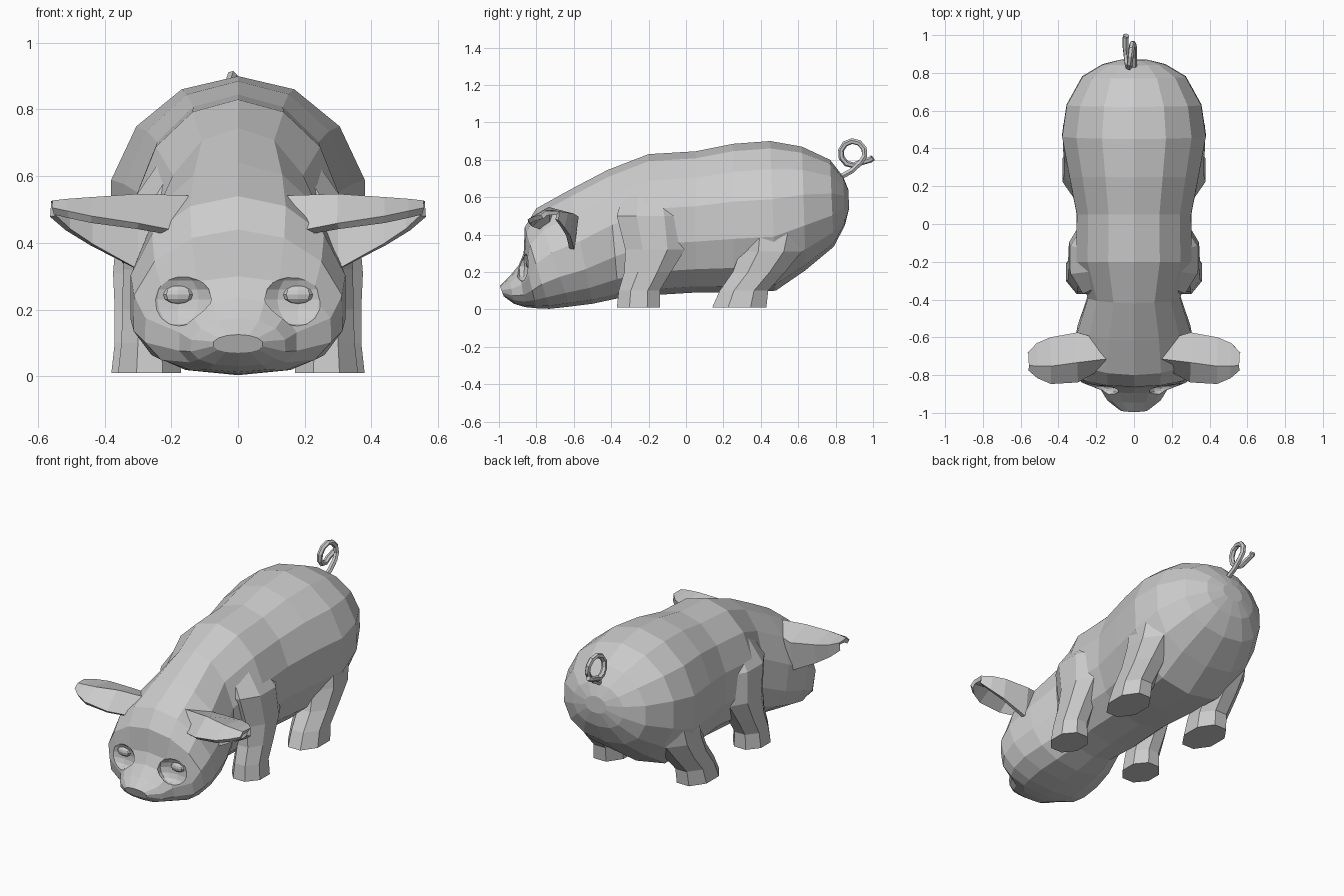
import bpy, math
from mathutils import Vector
from mathutils.bvhtree import BVHTree

if "Cube" in bpy.data.objects:
    bpy.data.objects.remove(bpy.data.objects["Cube"])


def make(name, verts, faces):
    me = bpy.data.meshes.new(name)
    me.from_pydata(verts, [], faces)
    ob = bpy.data.objects.new(name, me)
    bpy.context.collection.objects.link(ob)
    return ob


def skin(rings, closed=True):
    """Faces joining equal-length rings; closed rings also get end caps."""
    n = len(rings[0])
    verts = [p for r in rings for p in r]
    faces = []
    for i in range(len(rings) - 1):
        for k in range(n if closed else n - 1):
            a, b = i * n + k, i * n + (k + 1) % n
            faces.append((a, b, b + n, a + n))
    if closed:
        faces.append(tuple(reversed(range(n))))
        faces.append(tuple(range((len(rings) - 1) * n, len(rings) * n)))
    return verts, faces


def flip(rings, side):
    out = [[(p[0] * side, p[1], p[2]) for p in r] for r in rings]
    return out if side > 0 else [list(reversed(r)) for r in out]


def spow(v, p):
    return math.copysign(abs(v) ** p, v)


def body_ring(ty, tz, by, bz, w, f, n=14):
    """Tilted egg-shaped section between a top and a bottom point."""
    ring = []
    for k in range(n):
        a = 2 * math.pi * k / n
        p = 1.0 if math.cos(a) > 0 else 0.85     # round back, flatter belly
        c = spow(math.cos(a), p)
        h = f + (1 - f if c > 0 else f) * c
        ring.append((w * spow(math.sin(a), p), by + (ty - by) * h, bz + (tz - bz) * h))
    return ring


# Body and head: top y, z, bottom y, z, half width, height of widest point
sections = [
    (-0.995, .125, -0.975, .07, .075, .5),
    (-0.945, .175, -0.92, .03, .145, .42),
    (-0.895, .235, -0.86, .012, .18, .4),
    (-0.868, .30, -0.80, .006, .285, .45),
    (-0.862, .44, -0.73, .003, .32, .42),
    (-0.80, .54, -0.62, .015, .33, .42),
    (-0.62, .64, -0.50, .03, .305, .42),
    (-0.42, .745, -0.36, .06, .25, .45),
    (-0.20, .83, -0.20, .075, .315, .5),
    (0.05, .845, 0.05, .09, .31, .5),
    (0.25, .885, 0.25, .09, .35, .5),
    (0.45, .90, 0.48, .10, .39, .5),
    (0.62, .87, 0.64, .21, .365, .5),
    (0.77, .80, 0.79, .335, .28, .5),
    (0.84, .71, 0.85, .45, .17, .5),
    (0.868, .64, 0.872, .54, .07, .5),
]
bv, bf = skin([body_ring(*s) for s in sections])
body = make("body", bv, bf)
tree = BVHTree.FromPolygons([Vector(v) for v in bv], bf)


def on_face(x, z, off=0.0):
    hit = tree.ray_cast(Vector((x, -2, z)), Vector((0, 1, 0)))[0]
    return hit + Vector((0, off, 0))


def ball(name, loc, scale, seg, rings):
    bpy.ops.mesh.primitive_uv_sphere_add(segments=seg, ring_count=rings,
                                         radius=1, location=loc)
    ob = bpy.context.object
    ob.name = name
    ob.scale = scale
    return ob


def leg_rings(data, n=8):
    return [[(cx + rx * math.cos(2 * math.pi * (k + .5) / n) * 1.08,
              cy + ry * math.sin(2 * math.pi * (k + .5) / n) * 1.08, z)
             for k in range(n)] for cx, cy, z, rx, ry in data]


# Legs: centre x, y, height, half width, half depth
front = [(.265, -.255, .01, .095, .115), (.265, -.25, .10, .085, .11),
         (.262, -.205, .20, .085, .125), (.25, -.165, .32, .095, .16),
         (.225, -.19, .50, .11, .18), (.13, -.20, .68, .08, .12)]
rear = [(.28, .285, .01, .10, .145), (.275, .31, .10, .095, .13),
        (.27, .39, .20, .10, .14), (.25, .455, .31, .125, .165),
        (.20, .48, .48, .16, .19), (.12, .48, .60, .12, .13)]

# Ears: cupped sheets, one strip of y, z points for each x
ear = [(.14, [(-.74, .42), (-.71, .53), (-.63, .51), (-.63, .30)]),
       (.30, [(-.83, .45), (-.73, .535), (-.585, .49), (-.61, .32)]),
       (.44, [(-.84, .47), (-.75, .525), (-.61, .505), (-.63, .395)]),
       (.51, [(-.81, .485), (-.75, .52), (-.64, .51), (-.66, .44)]),
       (.555, [(-.77, .495), (-.745, .515), (-.685, .515), (-.69, .48)])]
ear_rows = [[(x, y, z) for y, z in pts] for x, pts in ear]

for side, tag in ((1, "left"), (-1, "right")):
    for name, data in (("front_leg", front), ("rear_leg", rear)):
        make(f"{name}_{tag}", *skin(flip(leg_rings(data), side)))
    e = make(f"ear_{tag}", *skin(flip(ear_rows, side), closed=False))
    m = e.modifiers.new("thickness", 'SOLIDIFY')
    m.thickness = .025
    m.offset = 0
    # Shallow eye socket cut under the brow, with the eye inside
    cutter = ball(f"socket_cutter_{tag}", on_face(side * .18, .23, -.012),
                  (.105, .045, .08), 10, 8)
    cutter.hide_render = True
    cutter.hide_set(True)
    b = body.modifiers.new(f"socket_{tag}", 'BOOLEAN')
    b.operation = 'DIFFERENCE'
    b.solver = 'EXACT'
    b.object = cutter
    ball(f"eye_{tag}", on_face(side * .18, .245, .027), (.05, .022, .028), 8, 6)

# Curly tail
loop = [(-.045 * k / 10, .892 + .065 * math.cos(math.radians(-50 + 36 * k)),
         .835 + .065 * math.sin(math.radians(-50 + 36 * k))) for k in range(11)]
tail = [(0, .83, .71), (0, .885, .74)] + loop + [(-.045, .985, .80), (-.04, .998, .81)]
cu = bpy.data.curves.new("tail", 'CURVE')
cu.dimensions = '3D'
cu.bevel_depth = .016
cu.bevel_resolution = 1
cu.use_fill_caps = True
sp = cu.splines.new('POLY')
sp.points.add(len(tail) - 1)
for q, p in zip(sp.points, tail):
    q.co = (*p, 1)
sp.use_smooth = False
bpy.context.collection.objects.link(bpy.data.objects.new("tail", cu))
